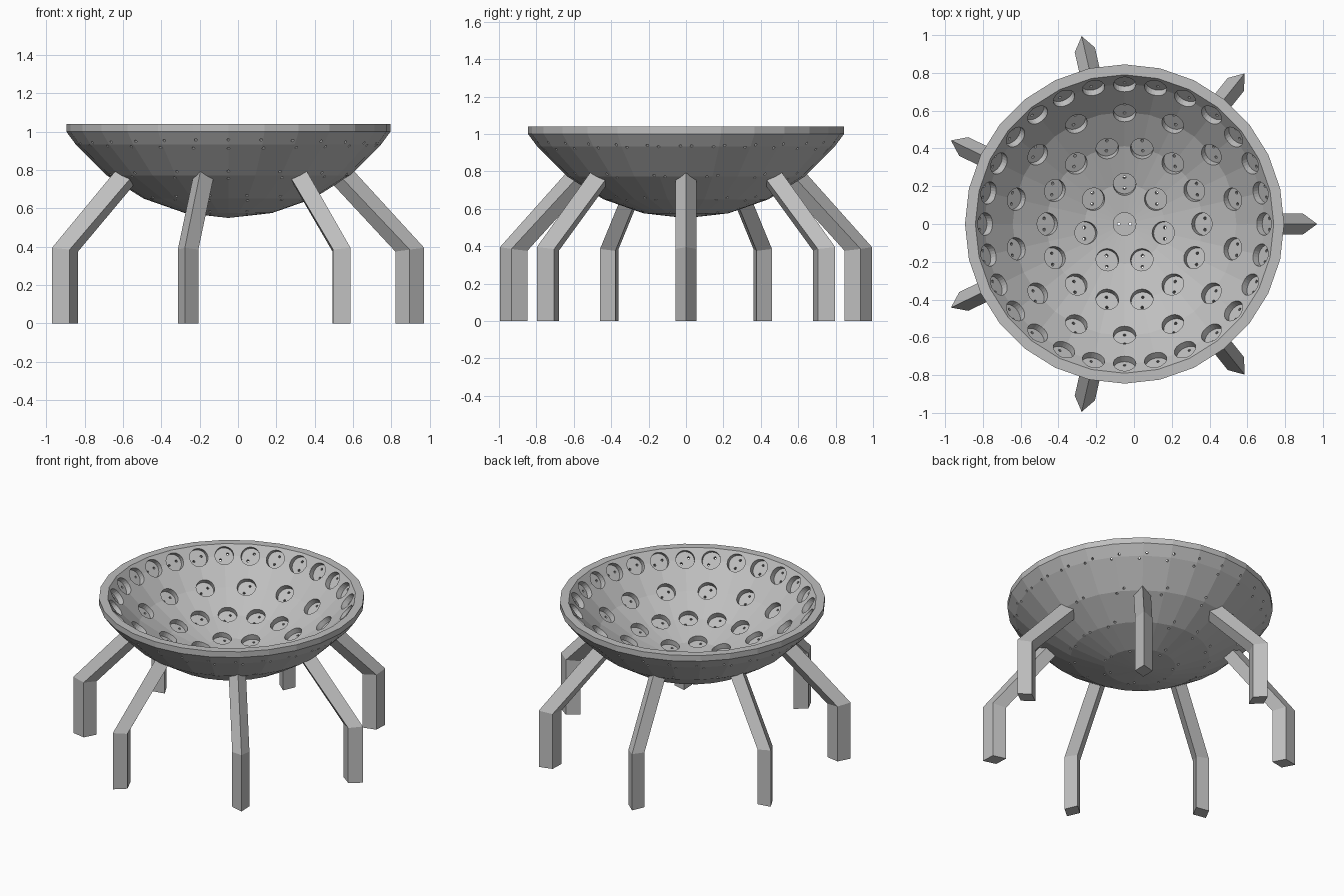
import bpy, bmesh, math
from mathutils import Vector, Matrix

if "Cube" in bpy.data.objects:
    bpy.data.objects.remove(bpy.data.objects["Cube"])

CX = -0.05                      # bowl axis
ZC, R_OUT, R_IN = 1.568, 1.018, 0.95   # sphere centre height and shell radii
SIDES = 28
STEP = 2 * math.pi / SIDES
CENTRE = Vector((CX, 0, ZC))

grey = bpy.data.materials.new("light grey")
grey.diffuse_color = (0.52, 0.52, 0.52, 1)
grey.use_nodes = True
grey.node_tree.nodes["Principled BSDF"].inputs["Base Color"].default_value = grey.diffuse_color


def make_object(name, bm):
    bmesh.ops.recalc_face_normals(bm, faces=bm.faces)
    mesh = bpy.data.meshes.new(name)
    bm.to_mesh(mesh)
    bm.free()
    mesh.materials.append(grey)
    obj = bpy.data.objects.new(name, mesh)
    bpy.context.collection.objects.link(obj)
    return obj


def sphere_profile(radius):
    return [(radius * math.sin(i * STEP), ZC - radius * math.cos(i * STEP)) for i in range(5)]


# Bowl shell: closed profile spun around the bowl axis
profile = sphere_profile(R_OUT) + [(0.845, 1.0), (0.845, 1.04), (0.79, 1.04)] + sphere_profile(R_IN)[::-1]
bm = bmesh.new()
rings = []
for r, z in profile:
    if r < 1e-6:
        rings.append([bm.verts.new((CX, 0, z))] * SIDES)
    else:
        rings.append([bm.verts.new((CX + r * math.cos(k * STEP), r * math.sin(k * STEP), z))
                      for k in range(SIDES)])
for a, b in zip(rings, rings[1:]):
    for k in range(SIDES):
        n = (k + 1) % SIDES
        bm.faces.new(list(dict.fromkeys((a[k], a[n], b[n], b[k]))))
bowl = make_object("bowl", bm)

# Socket directions: one at the bottom, then rings of 7, 14, 14 and 28
directions = [Vector((0, 0, -1))]
for level, count, start in ((1, 7, math.pi / 2), (2, 14, 0), (3, 14, math.pi / 2), (4, 28, 0)):
    t = level * STEP
    for k in range(count):
        a = start + k * 2 * math.pi / count
        directions.append(Vector((math.sin(t) * math.cos(a), math.sin(t) * math.sin(a), -math.cos(t))))


def add_cylinder(bm, centre, axis, radius, depth, segments):
    rot = axis.to_track_quat('Z', 'Y').to_matrix().to_4x4()
    bmesh.ops.create_cone(bm, cap_ends=True, segments=segments, radius1=radius, radius2=radius,
                          depth=depth, matrix=Matrix.Translation(centre) @ rot)


# Cutters: round sockets, and pairs of pin holes through the shell
sockets, pins = bmesh.new(), bmesh.new()
for i, d in enumerate(directions):
    add_cylinder(sockets, CENTRE + d * (R_IN - 0.01), d, 0.06, 0.08, 24)
    across = Vector((1, 0, 0)) if i == 0 else Vector((0, 1, 0))
    across = (across - d * across.dot(d)).normalized()
    for s in (-0.03, 0.03):
        add_cylinder(pins, CENTRE + d * 0.985 + across * s, d, 0.008, 0.16, 8)

for name, cutter_bm in (("socket_cutter", sockets), ("pin_cutter", pins)):
    cutter = make_object(name, cutter_bm)
    cutter.hide_render = True
    mod = bowl.modifiers.new(name, 'BOOLEAN')
    mod.operation, mod.solver, mod.object = 'DIFFERENCE', 'EXACT', cutter
    bpy.context.view_layer.objects.active = bowl
    bpy.ops.object.modifier_apply(modifier=mod.name)
    bpy.data.objects.remove(cutter)

# Legs: diamond section, bent inward, ending inside the shell
# columns: outer, side, inner, side -> (radius, half width offset)
LEVELS = [
    [(1.02, 0.0), (0.945, 0.0), (0.87, 0.0)],
    [(1.02, 0.395), (0.945, 0.385), (0.87, 0.375)],
    [(0.64, 0.81), (0.59, 0.76), (0.54, 0.73)],
]
for n in range(7):
    a = n * 2 * math.pi / 7
    out, side = Vector((math.cos(a), math.sin(a), 0)), Vector((-math.sin(a), math.cos(a), 0))
    bm = bmesh.new()
    loops = []
    for outer, mid, inner in LEVELS:
        loops.append([bm.verts.new(Vector((CX, 0, z)) + out * r + side * w)
                      for (r, z), w in ((outer, 0), (mid, 0.055), (inner, 0), (mid, -0.055))])
    for a_loop, b_loop in zip(loops, loops[1:]):
        for k in range(4):
            m = (k + 1) % 4
            bm.faces.new((a_loop[k], a_loop[m], b_loop[m], b_loop[k]))
    bm.faces.new(loops[0][::-1])
    bm.faces.new(loops[-1])
    make_object(f"leg_{n + 1}", bm)
